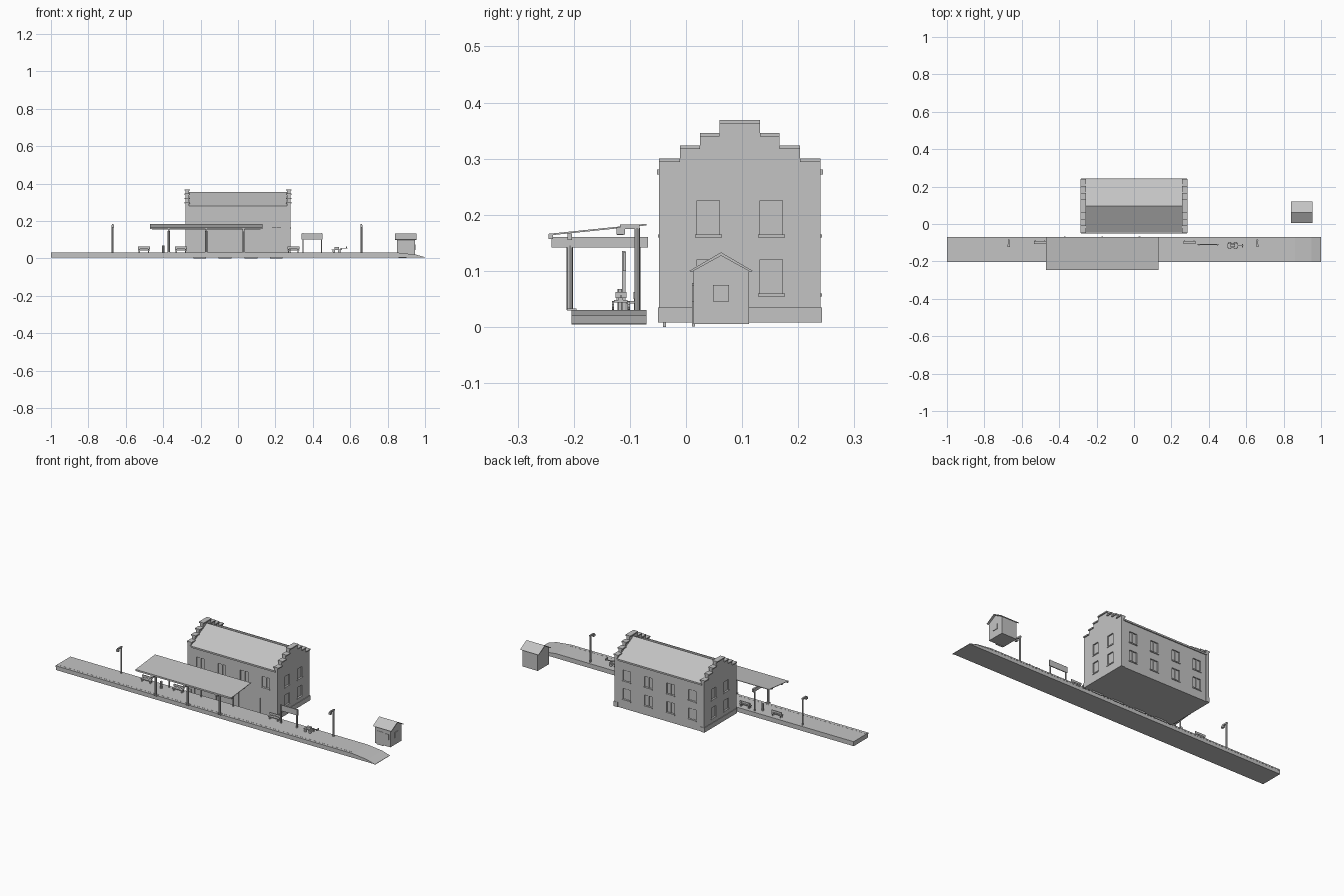
import bpy, bmesh, math

if "Cube" in bpy.data.objects:
    bpy.data.objects.remove(bpy.data.objects["Cube"])

grey = bpy.data.materials.new("light_grey")
grey.diffuse_color = (0.55, 0.55, 0.55, 1)
grey.use_nodes = True
grey.node_tree.nodes["Principled BSDF"].inputs["Base Color"].default_value = grey.diffuse_color


def finish(name, bm):
    bmesh.ops.recalc_face_normals(bm, faces=bm.faces)
    me = bpy.data.meshes.new(name)
    bm.to_mesh(me)
    bm.free()
    me.materials.append(grey)
    ob = bpy.data.objects.new(name, me)
    bpy.context.collection.objects.link(ob)
    return ob


def boxes(name, items):
    """One object from boxes given as x0, x1, y0, y1, z0, z1."""
    bm = bmesh.new()
    for x0, x1, y0, y1, z0, z1 in items:
        vs = bmesh.ops.create_cube(bm, size=1)["verts"]
        for v in vs:
            v.co = ((x0 + x1) / 2 + v.co.x * (x1 - x0),
                    (y0 + y1) / 2 + v.co.y * (y1 - y0),
                    (z0 + z1) / 2 + v.co.z * (z1 - z0))
    return finish(name, bm)


def extrude_x(name, profile, x0, x1):
    """Solid from a (y, z) outline swept along x."""
    bm = bmesh.new()
    f = bm.faces.new([bm.verts.new((x0, y, z)) for y, z in profile])
    r = bmesh.ops.extrude_face_region(bm, geom=[f])
    bmesh.ops.translate(bm, vec=(x1 - x0, 0, 0),
                        verts=[g for g in r["geom"] if isinstance(g, bmesh.types.BMVert)])
    return finish(name, bm)


def extrude_y(name, profile, y0, y1):
    """Solid from an (x, z) outline swept along y."""
    bm = bmesh.new()
    f = bm.faces.new([bm.verts.new((x, y0, z)) for x, z in profile])
    r = bmesh.ops.extrude_face_region(bm, geom=[f])
    bmesh.ops.translate(bm, vec=(0, y1 - y0, 0),
                        verts=[g for g in r["geom"] if isinstance(g, bmesh.types.BMVert)])
    return finish(name, bm)


def post(name, x, y, z0, z1, r, sides=8):
    bm = bmesh.new()
    bmesh.ops.create_cone(bm, cap_ends=True, segments=sides, radius1=r, radius2=r, depth=z1 - z0)
    bmesh.ops.translate(bm, vec=(x, y, (z0 + z1) / 2), verts=bm.verts)
    return finish(name, bm)


def cut(ob, cutter):
    m = ob.modifiers.new("openings", "BOOLEAN")
    m.operation = "DIFFERENCE"
    m.solver = "EXACT"
    m.object = cutter
    bpy.context.view_layer.objects.active = ob
    bpy.ops.object.modifier_apply(modifier=m.name)


# Platform with a ramp at the right end
extrude_y("platform_body", [(-1, 0.004), (1, 0.004), (1, 0.006), (0.95, 0.018), (0.86, 0.025), (-1, 0.025)],
          -0.2, -0.071)
extrude_y("platform_slab", [(-1, 0.023), (0.86, 0.023), (0.95, 0.016), (1, 0.004),
                            (1, 0.006), (0.95, 0.02), (0.86, 0.03), (-1, 0.03)], -0.204, -0.07)
boxes("platform_edge_line", [(-1, 0.86, -0.19, -0.186, 0.029, 0.0305)])

# Station building
Y0, Y1, YM = -0.046, 0.238, 0.096
body = extrude_x("building_walls", [(Y0, 0.008), (Y1, 0.008), (Y1, 0.275), (YM, 0.345), (Y0, 0.275)],
                 -0.268, 0.268)
steps = [(-0.048, 0.30), (-0.011, 0.323), (0.025, 0.345), (0.06, 0.368)]
outline = [(-0.048, 0.008)]
for i, (y, z) in enumerate(steps):
    outline.append((y, z))
    if i < 3:
        outline.append((steps[i + 1][0], z))
outline += [(2 * YM - y, z) for y, z in reversed(outline)]
gables = [extrude_x("stepped_gable", outline, min(s * 0.262, s * 0.281), max(s * 0.262, s * 0.281))
          for s in (-1, 1)]

# Openings: windows on all sides, doors on the front
bays = (-0.205, -0.07, 0.07, 0.205)
gable_windows = [(y, z) for y in (0.04, 0.152) for z in (0.06, 0.165)]
holes = []
for x in bays:
    holes.append((x - 0.024, x + 0.024, -0.1, -0.038, 0.165, 0.225))
    holes.append((x - 0.034, x + 0.034, -0.1, -0.038, 0.0, 0.1))
    for z in (0.06, 0.165):
        holes.append((x - 0.024, x + 0.024, 0.231, 0.3, z, z + 0.06))
for y, z in gable_windows:
    holes.append((0.274, 0.35, y - 0.02, y + 0.02, z, z + 0.06))
    holes.append((-0.35, -0.274, y - 0.02, y + 0.02, z, z + 0.06))
cutter = boxes("opening_cutter", holes)
cutter.hide_render = True
for ob in [body] + gables:
    cut(ob, cutter)
bpy.data.objects.remove(cutter)

# Doors, sills and glazing bars
boxes("front_doors", [(x - 0.034, x + 0.034, -0.041, -0.036, 0, 0.1) for x in bays])
boxes("window_sills", [(x - 0.028, x + 0.028, y - 0.004, y + 0.004, z - 0.006, z)
                       for x in bays for y, z in ((Y0, 0.165), (Y1, 0.165), (Y1, 0.06))])
boxes("gable_sills", [(s * 0.28 - 0.004, s * 0.28 + 0.004, y - 0.024, y + 0.024, z - 0.006, z)
                      for s in (-1, 1) for y, z in gable_windows])
boxes("window_bars", [(x - 0.002, x + 0.002, y - 0.003, y + 0.003, z, z + 0.06)
                      for x in bays for y, z in ((-0.039, 0.165), (0.232, 0.165), (0.232, 0.06))])

# Roof, gutters, plinth and step caps
extrude_x("building_roof", [(-0.05, 0.278), (YM, 0.354), (0.242, 0.278), (0.242, 0.272),
                            (YM, 0.345), (-0.05, 0.272)], -0.265, 0.265)
boxes("gutters", [(-0.268, 0.268, y - 0.003, y + 0.003, 0.272, 0.281) for y in (-0.049, 0.241)])
boxes("gable_plinths", [(s * 0.272 - 0.012, s * 0.272 + 0.012, -0.05, 0.242, 0.008, 0.035) for s in (-1, 1)])
caps = []
for s in (-1, 1):
    for i, (y, z) in enumerate(steps):
        spans = [(y, 2 * YM - y)] if i == 3 else [(y, steps[i + 1][0]),
                                                (2 * YM - steps[i + 1][0], 2 * YM - y)]
        caps += [(s * 0.272 - 0.015, s * 0.272 + 0.015, a, b, z - 0.006, z + 0.0005) for a, b in spans]
boxes("step_caps", caps)

# Platform canopy on three columns
extrude_x("canopy_roof", [(-0.245, 0.163), (-0.07, 0.181), (-0.07, 0.184), (-0.245, 0.166)], -0.47, 0.13)
boxes("canopy_valance", [(-0.47, 0.13, -0.245, -0.237, 0.157, 0.165)])
boxes("canopy_purlins", [(-0.46, 0.12, -0.211, -0.203, 0.155, 0.167),
                         (-0.46, 0.12, -0.123, -0.111, 0.164, 0.176)])
for x in (-0.37, -0.17, 0.03):
    post("canopy_column", x, -0.207, 0.03, 0.145, 0.006)
    boxes("column_base", [(x - 0.009, x + 0.009, -0.212, -0.195, 0.029, 0.033)])
    boxes("canopy_beam", [(x - 0.005, x + 0.005, -0.24, -0.068, 0.142, 0.16)])
    post("canopy_rear_post", x, -0.085, 0.03, 0.145, 0.004)

# Lamps with a bent arm
for x in (-0.67, 0.66):
    post("lamp_post", x, -0.087, 0.03, 0.176, 0.005)
    boxes("lamp_arm", [(x - 0.004, x + 0.004, -0.118, -0.083, 0.175, 0.183)])
    boxes("lamp_head", [(x - 0.006, x + 0.006, -0.124, -0.109, 0.165, 0.177)])

# Benches
for x in (-0.503, -0.305, 0.296):
    boxes("bench", [(x - 0.032, x + 0.032, -0.107, -0.09, 0.042, 0.046),
                    (x - 0.032, x + 0.032, -0.094, -0.09, 0.05, 0.062)]
          + [(x + s * 0.025 - 0.003, x + s * 0.025 + 0.003, a, b, 0.03, h)
             for s in (-1, 1) for a, b, h in ((-0.106, -0.102, 0.043), (-0.093, -0.089, 0.06))])

# Litter bin
post("litter_bin", -0.4, -0.115, 0.03, 0.068, 0.007)

# Blank notice board
boxes("notice_board", [(0.34, 0.453, -0.112, -0.107, 0.1, 0.133)]
      + [(x - 0.003, x + 0.003, -0.114, -0.108, 0.03, 0.135) for x in (0.347, 0.447)])

# Luggage trolley
boxes("trolley", [(0.5, 0.555, -0.128, -0.104, 0.044, 0.048), (0.552, 0.585, -0.118, -0.114, 0.052, 0.056),
                  (0.548, 0.554, -0.12, -0.112, 0.046, 0.056), (0.515, 0.54, -0.124, -0.108, 0.048, 0.06),
                  (0.578, 0.582, -0.126, -0.106, 0.052, 0.062)])
for x in (0.512, 0.542):
    for y in (-0.13, -0.102):
        bm = bmesh.new()
        bmesh.ops.create_cone(bm, cap_ends=True, segments=10, radius1=0.008, radius2=0.008, depth=0.004)
        for v in bm.verts:
            v.co = (x + v.co.x, y + v.co.z, 0.038 + v.co.y)
        finish("trolley_wheel", bm)

# Small shed
extrude_x("shed_walls", [(0.013, 0.005), (0.112, 0.005), (0.112, 0.101), (0.0625, 0.128), (0.013, 0.101)],
          0.85, 0.945)
extrude_x("shed_roof", [(0.006, 0.1), (0.0625, 0.133), (0.119, 0.1), (0.115, 0.098),
                        (0.0625, 0.127), (0.01, 0.098)], 0.84, 0.955)
boxes("shed_door", [(0.858, 0.9, 0.011, 0.016, 0.001, 0.078)])
boxes("shed_windows", [(0.912, 0.935, 0.011, 0.016, 0.045, 0.075),
                       (0.943, 0.948, 0.048, 0.077, 0.045, 0.075)])
